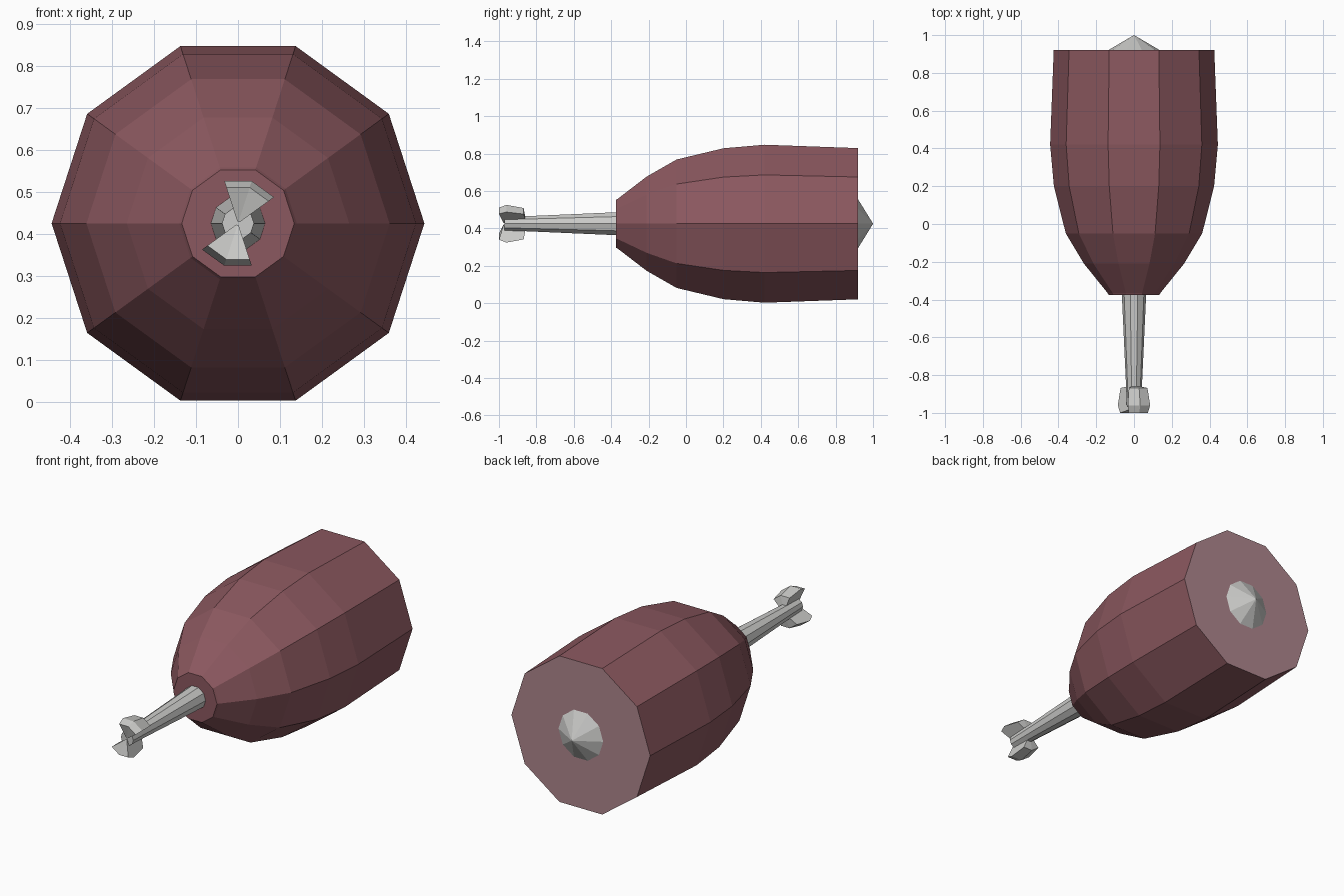
import bpy, bmesh, math

if "Cube" in bpy.data.objects:
    bpy.data.objects.remove(bpy.data.objects["Cube"])

CZ = 0.425   # height of the long axis
SIDES = 10


def material(name, rgb):
    m = bpy.data.materials.new(name)
    m.diffuse_color = (*rgb, 1)
    m.use_nodes = True
    m.node_tree.nodes["Principled BSDF"].inputs["Base Color"].default_value = m.diffuse_color
    return m


meat_mat = material("meat_brown_red", (0.26, 0.098, 0.115))
cut_mat = material("cut_meat_pink", (0.42, 0.235, 0.265))
bone_mat = material("bone_grey", (0.60, 0.60, 0.585))


def finish(bm, name, mats):
    bmesh.ops.remove_doubles(bm, verts=bm.verts[:], dist=1e-5)
    bmesh.ops.recalc_face_normals(bm, faces=bm.faces[:])
    me = bpy.data.meshes.new(name)
    bm.to_mesh(me)
    bm.free()
    for m in mats:
        me.materials.append(m)
    ob = bpy.data.objects.new(name, me)
    bpy.context.collection.objects.link(ob)
    return ob


def ring(bm, y, r, steps):
    return [bm.verts.new((r * math.cos(math.radians(36 * k)), y,
                          CZ + r * math.sin(math.radians(36 * k)))) for k in steps]


def lathe(name, profile, mats, rule=None):
    """Ten-sided solid around the y axis from (y, radius) points."""
    bm = bmesh.new()
    rings = [ring(bm, y, r, range(SIDES)) for y, r in profile]
    for a, b in zip(rings, rings[1:]):
        for k in range(SIDES):
            n = (k + 1) % SIDES
            bm.faces.new((a[k], a[n], b[n], b[k]))
    bm.faces.new(rings[0])
    bm.faces.new(rings[-1])
    if rule:
        for f in bm.faces:
            f.material_index = rule(f)
    return finish(bm, name, mats)


def wedge(name, profile, steps):
    """Knuckle: part of a lathe with closed sides."""
    bm = bmesh.new()
    rings = [ring(bm, y, r, steps) for y, r in profile]
    loop = rings + rings[:1]
    for a, b in zip(loop, loop[1:]):
        for k in range(len(a) - 1):
            bm.faces.new((a[k], a[k + 1], b[k + 1], b[k]))
    for k in (0, -1):
        bm.faces.new([r[k] for r in rings])
    bmesh.ops.dissolve_degenerate(bm, dist=1e-5, edges=bm.edges[:])
    return finish(bm, name, [bone_mat])


# Meat body, with the flat pink cut at the back
lathe("meat", [(-0.375, 0.134), (-0.365, 0.14), (-0.21, 0.265), (-0.05, 0.361),
               (0.2, 0.424), (0.42, 0.444), (0.92, 0.425)], [meat_mat, cut_mat],
      lambda f: 1 if f.calc_center_median().y > 0.919 else 0)

# Bone shaft and its pointed end showing through the cut
lathe("bone_shaft", [(-0.97, 0.038), (-0.86, 0.042), (-0.36, 0.065)], [bone_mat])
lathe("bone_tip", [(0.91, 0.137), (0.92, 0.137), (1.0, 0.0005)], [bone_mat])

# Two knuckles at the free end of the bone
knuckle = [(-0.86, 0.005), (-0.86, 0.042), (-0.868, 0.088), (-0.96, 0.106),
           (-1.0, 0.09), (-0.975, 0.005)]
wedge("upper_knuckle", knuckle, (1, 2, 3))
wedge("lower_knuckle", knuckle, (6, 7, 8))
